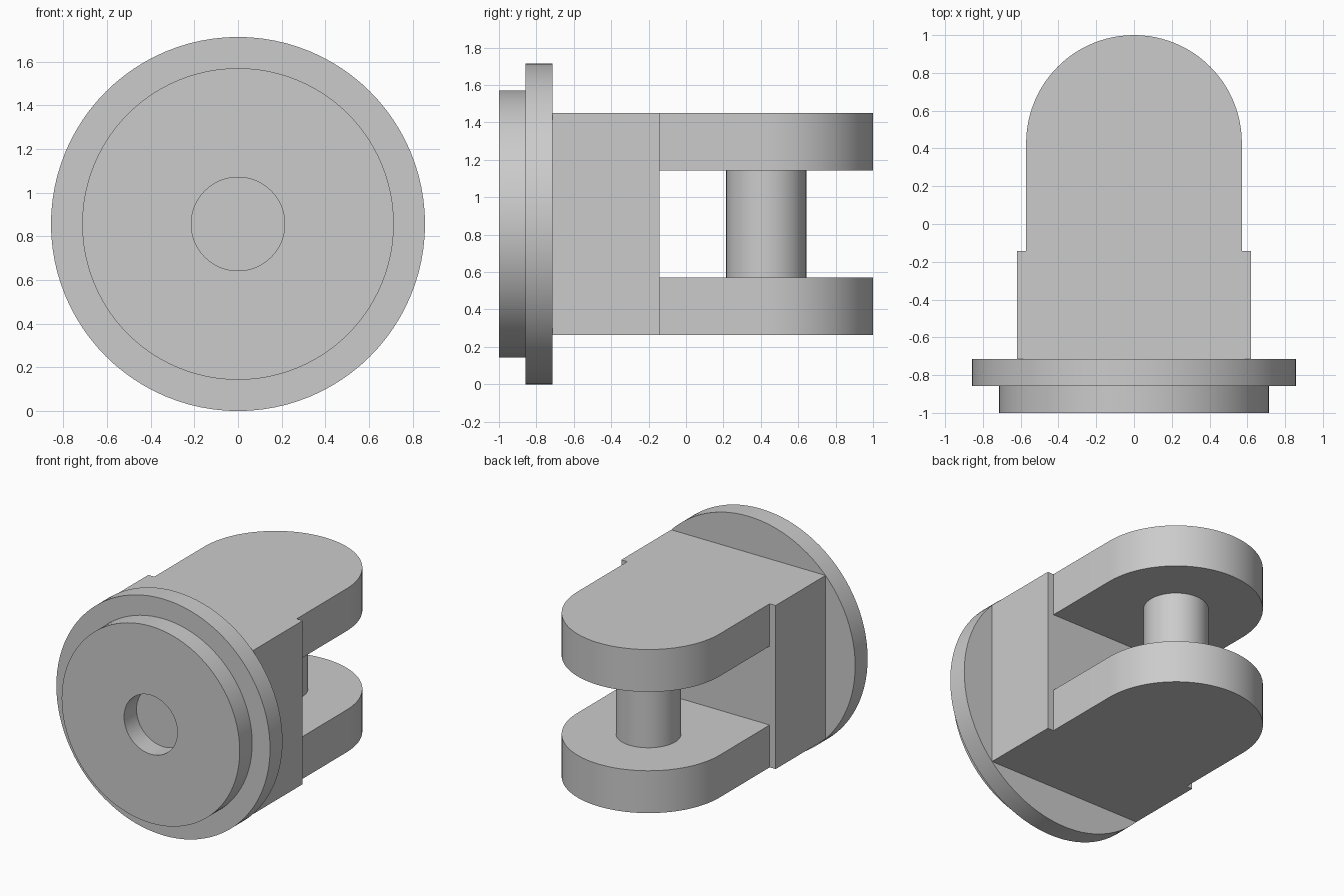
import bpy, bmesh, math
from mathutils import Matrix

old = bpy.data.objects.get("Cube")
if old:
    bpy.data.objects.remove(old, do_unlink=True)

MID = 0.857          # height of the main axis
PIN_Y = 0.429        # centre of the pin and the rounded arm ends
HALF = 0.593         # half height of block and fork
GAP = 0.286          # half height of the slot

grey = bpy.data.materials.new("light grey")
grey.use_nodes = True
grey.diffuse_color = (0.6, 0.6, 0.6, 1)
grey.node_tree.nodes["Principled BSDF"].inputs["Base Color"].default_value = (0.6, 0.6, 0.6, 1)


def finish(name, bm):
    bmesh.ops.recalc_face_normals(bm, faces=bm.faces)
    mesh = bpy.data.meshes.new(name)
    bm.to_mesh(mesh)
    bm.free()
    mesh.materials.append(grey)
    ob = bpy.data.objects.new(name, mesh)
    bpy.context.collection.objects.link(ob)
    bpy.ops.object.select_all(action='DESELECT')
    ob.select_set(True)
    bpy.context.view_layer.objects.active = ob
    bpy.ops.object.shade_smooth_by_angle(angle=math.radians(30))
    return ob


def lathe(name, profile, steps=96):
    """Spin (radius, y) points around the main axis."""
    bm = bmesh.new()
    verts = [bm.verts.new((r, y, MID)) for r, y in profile]
    edges = [bm.edges.new(pair) for pair in zip(verts, verts[1:])]
    bmesh.ops.spin(bm, geom=verts + edges, cent=(0, 0, MID), axis=(0, 1, 0),
                   angle=math.tau, steps=steps, use_duplicate=False)
    bmesh.ops.remove_doubles(bm, verts=bm.verts, dist=1e-4)
    return finish(name, bm)


def extrude_up(name, outline, z0, z1):
    bm = bmesh.new()
    face = bm.faces.new([bm.verts.new((x, y, z0)) for x, y in outline])
    top = bmesh.ops.extrude_face_region(bm, geom=[face])["geom"]
    bmesh.ops.translate(bm, vec=(0, 0, z1 - z0),
                        verts=[v for v in top if isinstance(v, bmesh.types.BMVert)])
    return finish(name, bm)


# Stepped round flange with a shallow blind hole in the front
lathe("stepped_flange", [(0, -0.857), (0.214, -0.857), (0.214, -1), (0.714, -1),
                         (0.714, -0.857), (0.857, -0.857), (0.857, -0.714), (0, -0.714)])

# Block behind the flange
extrude_up("block", [(-0.619, -0.714), (0.619, -0.714), (0.619, -0.143), (-0.619, -0.143)],
           MID - HALF, MID + HALF)

# Two fork arms with rounded ends
R, STEPS = 0.571, 48
arm = [(-R, -0.143), (R, -0.143)]
arm += [(R * math.cos(math.pi * i / STEPS), PIN_Y + R * math.sin(math.pi * i / STEPS))
        for i in range(STEPS + 1)]
extrude_up("lower_arm", arm, MID - HALF, MID - GAP)
extrude_up("upper_arm", arm, MID + GAP, MID + HALF)

# Pin between the arms
bm = bmesh.new()
bmesh.ops.create_cone(bm, cap_ends=True, segments=64, radius1=0.214, radius2=0.214,
                      depth=2 * GAP, matrix=Matrix.Translation((0, PIN_Y, MID)))
finish("pin", bm)
